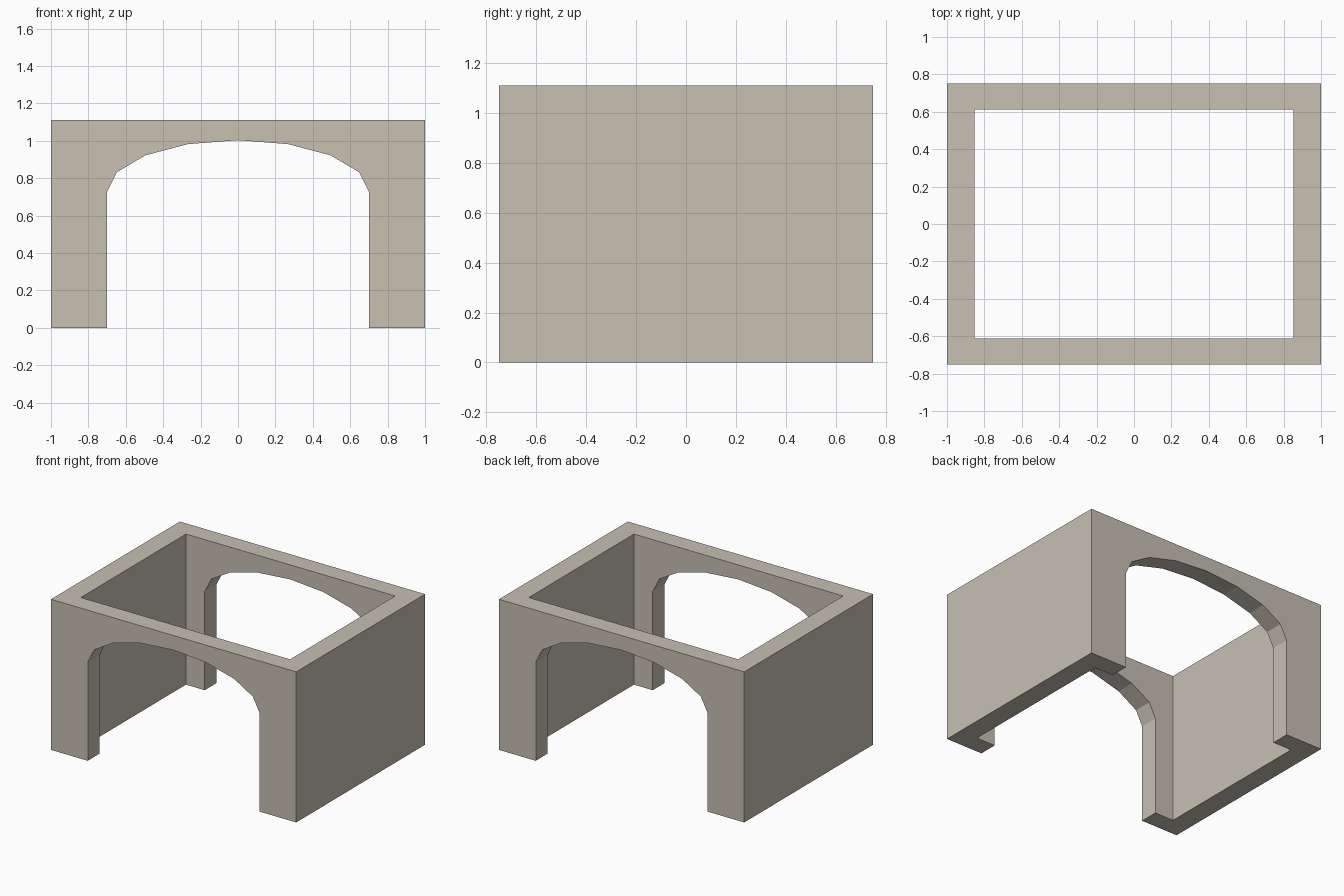
import bpy, bmesh, math

if "Cube" in bpy.data.objects:
    bpy.data.objects.remove(bpy.data.objects["Cube"])

W, D, H = 1.0, 0.75, 1.11            # outer half width, half depth, height
IX, IY = 0.853, 0.612                # inner half width and half depth
AX, SPRING, RISE = 0.70, 0.727, 0.276  # arch half width, springing height, rise

stone = bpy.data.materials.new("warm grey stone")
stone.diffuse_color = (0.57, 0.53, 0.45, 1)
stone.use_nodes = True
stone.node_tree.nodes["Principled BSDF"].inputs["Base Color"].default_value = stone.diffuse_color


def prism(name, profile, offset):
    """Extrude a closed loop of points along an offset vector."""
    bm = bmesh.new()
    face = bm.faces.new([bm.verts.new(p) for p in profile])
    ext = bmesh.ops.extrude_face_region(bm, geom=[face])
    moved = [g for g in ext["geom"] if isinstance(g, bmesh.types.BMVert)]
    bmesh.ops.translate(bm, verts=moved, vec=offset)
    bmesh.ops.recalc_face_normals(bm, faces=bm.faces[:])
    mesh = bpy.data.meshes.new(name)
    bm.to_mesh(mesh)
    bm.free()
    mesh.materials.append(stone)
    obj = bpy.data.objects.new(name, mesh)
    bpy.context.collection.objects.link(obj)
    return obj


def rect(x, y, z):
    return [(-x, -y, z), (x, -y, z), (x, y, z), (-x, y, z)]


# Outer block, the open interior and the arched passage
walls = prism("arched_walls", rect(W, D, 0), (0, 0, H))
interior = prism("interior_cutter", rect(IX, IY, -0.2), (0, 0, H + 0.4))
arch = [(-AX, -1, -0.1), (AX, -1, -0.1)]
for i in range(9):
    a = math.pi * i / 8
    arch.append((AX * math.cos(a), -1, SPRING + RISE * math.sin(a)))
passage = prism("arch_cutter", arch, (0, 2, 0))

# Cut both openings and remove the cutters
bpy.context.view_layer.objects.active = walls
for cutter in (interior, passage):
    cutter.hide_render = True
    mod = walls.modifiers.new("cut", "BOOLEAN")
    mod.operation = "DIFFERENCE"
    mod.solver = "EXACT"
    mod.object = cutter
    bpy.ops.object.modifier_apply(modifier=mod.name)
    bpy.data.objects.remove(cutter, do_unlink=True)
